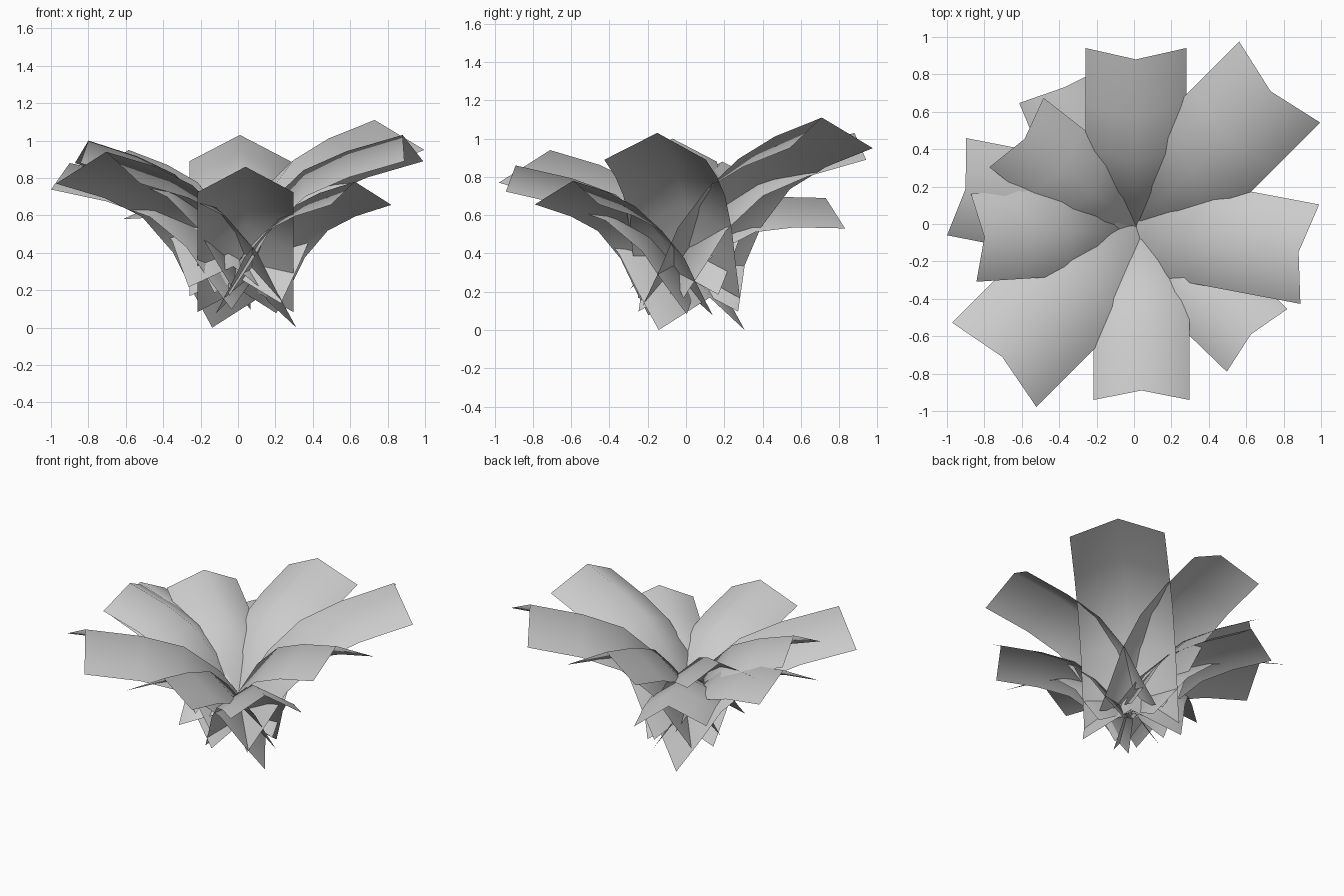
import bpy
import bmesh
from math import radians
from mathutils import Matrix, Vector

default_cube = bpy.data.objects.get("Cube")
if default_cube:
    bpy.data.objects.remove(default_cube, do_unlink=True)

# One plain grey for all the foliage
grey = bpy.data.materials.new("leaf_grey")
grey.use_nodes = True
colour = (0.6, 0.6, 0.6, 1)
grey.diffuse_color = colour
grey.node_tree.nodes["Principled BSDF"].inputs["Base Color"].default_value = colour

# Arching midrib, from root to tip, as fractions of its reach and rise
MIDRIB = [(0, 0), (.13, .26), (.25, .52), (.45, .77), (.69, .90), (1, 1)]
REACH, RISE = 1.18, 0.77
HALF_WIDTH = 0.318
FOLD = Vector((0.06, 0, -0.17))  # from the midrib to each edge


def make_leaf(name, heading, size, tip, pitch=0, roll=0):
    """Build a roof-folded leaf that arches outward and ends at the given tip."""
    bm = bmesh.new()
    rows = []
    for along, up in MIDRIB:
        rib = Vector(((along - 1) * REACH, 0, (up - 1) * RISE))
        side = Vector((0, HALF_WIDTH, 0))
        row = (rib + FOLD - side, rib, rib + FOLD + side)
        rows.append([bm.verts.new(point) for point in row])
    for inner, outer in zip(rows, rows[1:]):
        for i in range(2):
            bm.faces.new((inner[i], outer[i], outer[i + 1], inner[i + 1]))

    # Scale, tilt and turn the leaf about its tip
    place = (Matrix.Translation(tip)
             @ Matrix.Rotation(radians(heading), 4, "Z")
             @ Matrix.Rotation(radians(-pitch), 4, "Y")
             @ Matrix.Rotation(radians(roll), 4, "X")
             @ Matrix.Scale(size, 4))
    bm.transform(place)
    for face in bm.faces:
        face.smooth = True

    mesh = bpy.data.meshes.new(name)
    bm.to_mesh(mesh)
    bm.free()
    mesh.materials.append(grey)
    leaf = bpy.data.objects.new(name, mesh)
    bpy.context.scene.collection.objects.link(leaf)
    return leaf


# Large and medium leaves around the crown
make_leaf("back_left_leaf", 45, .965, (.73, .71, 1.11), 4)
make_leaf("back_leaf", 90, .85, (.01, .88, 1.03), 4)
make_leaf("back_right_leaf", 142, .74, (-.585, .455, .95), 5)
make_leaf("right_leaf", 183.6, .74, (-.80, -.07, 1.0), 6)
make_leaf("front_right_leaf", 225, 1, (-.705, -.71, .94))
make_leaf("front_leaf", 270, .81, (.04, -.89, .86), 1)
make_leaf("left_leaf", -10.7, .85, (.88, -.15, 1.03), 4)

# Lower leaves tucked between them
make_leaf("front_left_low_leaf", -44, .733, (.625, -.59, .78), 1)
make_leaf("right_low_leaf", 169, .833, (-.90, .19, .88))
make_leaf("back_right_low_leaf", 114, .755, (-.375, .73, .69), -13, 6)
